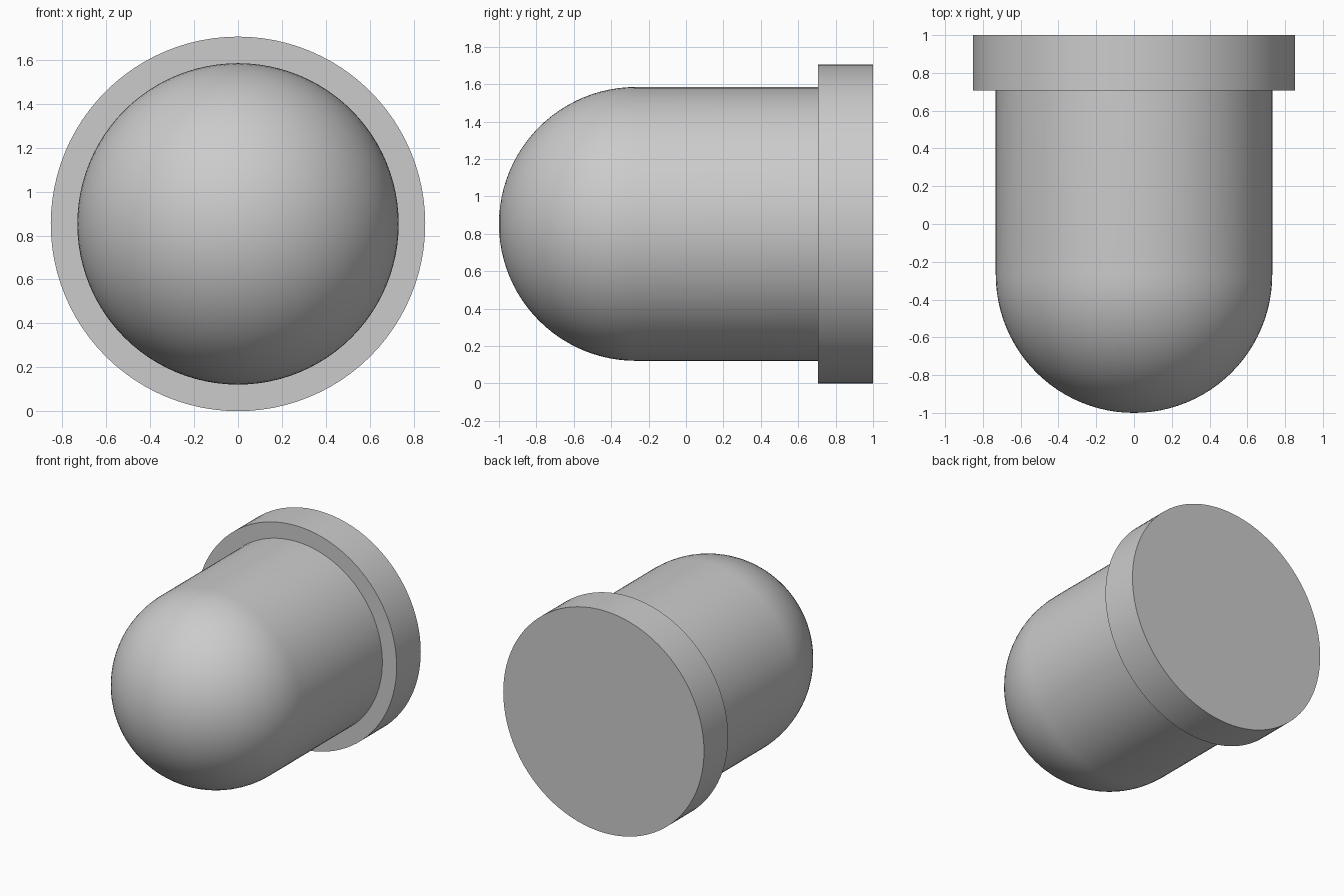
import bpy
import bmesh
import math
from mathutils import Vector

default = bpy.data.objects.get("Cube")
if default:
    bpy.data.objects.remove(default, do_unlink=True)

FLANGE_R = 0.853
BODY_R = 0.732
FLANGE_Y = 0.707
BACK_Y = 1.0
DOME_Y = -1.0 + BODY_R
SEGMENTS = 96
DOME_STEPS = 24

# Plain grey material
grey = bpy.data.materials.new("plain grey")
grey.use_nodes = True
colour = (0.6, 0.6, 0.6, 1.0)
grey.diffuse_color = colour
grey.node_tree.nodes["Principled BSDF"].inputs["Base Color"].default_value = colour


def revolve(name, profile):
    """Turn a (radius, y) profile around the horizontal y axis."""
    bm = bmesh.new()
    verts = [bm.verts.new((r, y, 0)) for r, y in profile]
    edges = [bm.edges.new(pair) for pair in zip(verts, verts[1:])]
    bmesh.ops.spin(bm, geom=verts + edges, cent=(0, 0, 0), axis=(0, 1, 0),
                   angle=math.tau, steps=SEGMENTS, use_merge=True)
    bmesh.ops.remove_doubles(bm, verts=bm.verts, dist=0.0001)
    bmesh.ops.recalc_face_normals(bm, faces=bm.faces)
    mesh = bpy.data.meshes.new(name)
    bm.to_mesh(mesh)
    bm.free()
    mesh.materials.append(grey)
    obj = bpy.data.objects.new(name, mesh)
    obj.location = Vector((0, 0, FLANGE_R))
    bpy.context.collection.objects.link(obj)
    bpy.ops.object.select_all(action="DESELECT")
    obj.select_set(True)
    bpy.context.view_layer.objects.active = obj
    bpy.ops.object.shade_smooth_by_angle(angle=math.radians(30))
    return obj


# Hemispherical nose, straight body, then the stepped flange with a flat back
angles = [i / DOME_STEPS * math.pi / 2 for i in range(DOME_STEPS + 1)]
dome = [(BODY_R * math.sin(a), DOME_Y - BODY_R * math.cos(a)) for a in angles]
flange = [(BODY_R, FLANGE_Y), (FLANGE_R, FLANGE_Y), (FLANGE_R, BACK_Y), (0, BACK_Y)]
revolve("domed_body_with_flange", dome + flange)
